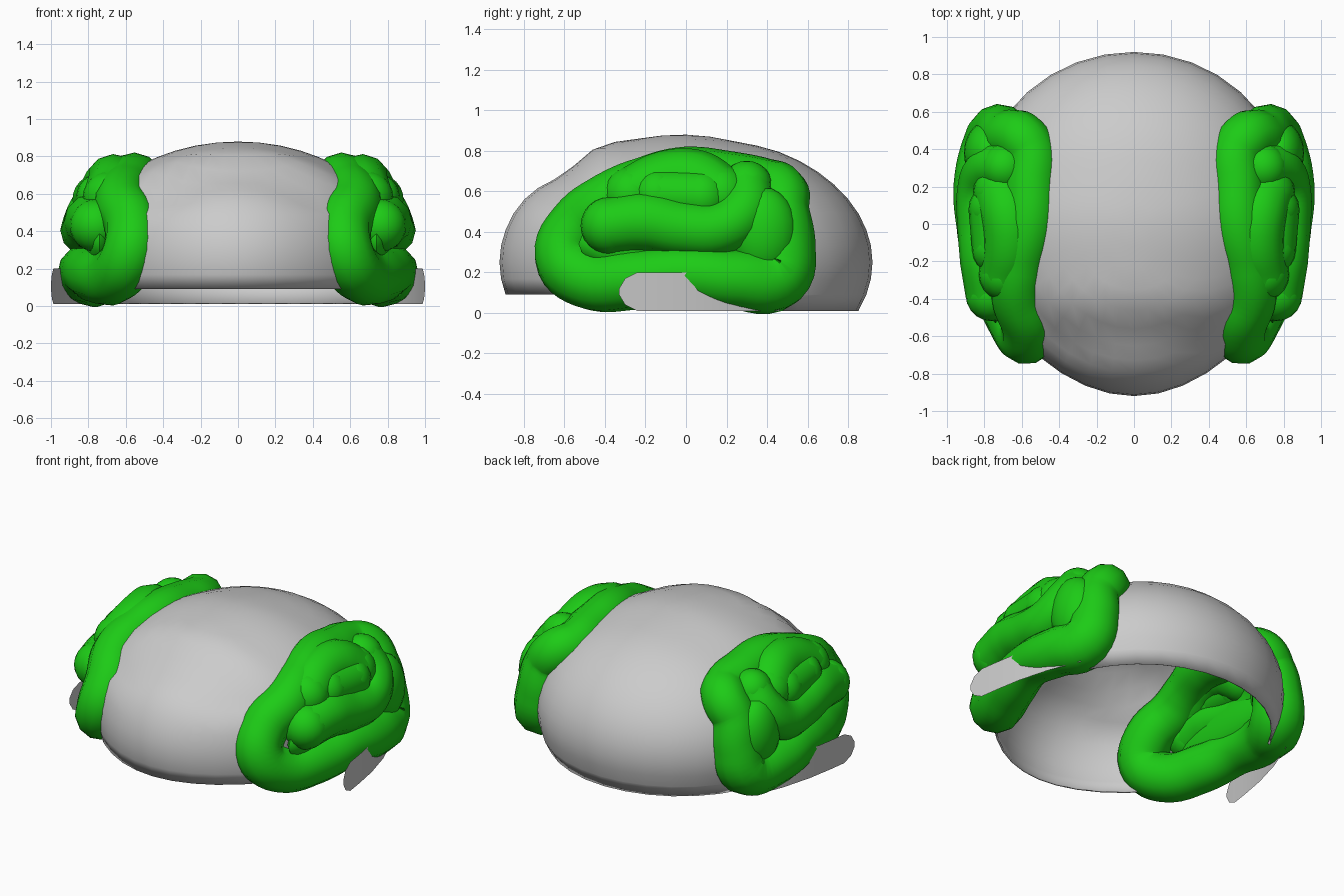
import bpy, bmesh, math
from mathutils import Matrix

if "Cube" in bpy.data.objects:
    bpy.data.objects.remove(bpy.data.objects["Cube"])

green = bpy.data.materials.new("lobe_green")
green.diffuse_color = (0.012, 0.6, 0.008, 1)
green.use_nodes = True
green.node_tree.nodes["Principled BSDF"].inputs["Base Color"].default_value = green.diffuse_color


def finish(name, bm, mat=None, thick=0, mirror=True):
    mesh = bpy.data.meshes.new(name)
    bm.to_mesh(mesh)
    bm.free()
    ob = bpy.data.objects.new(name, mesh)
    bpy.context.collection.objects.link(ob)
    if mat:
        mesh.materials.append(mat)
    if thick:
        m = ob.modifiers.new("thickness", 'SOLIDIFY')
        m.thickness, m.offset = thick, -1
    if mirror:
        ob.modifiers.new("mirror", 'MIRROR')
    bpy.ops.object.select_all(action='DESELECT')
    ob.select_set(True)
    bpy.context.view_layer.objects.active = ob
    bpy.ops.object.shade_smooth_by_angle(angle=math.radians(40))
    return ob


def ellipsoid(bm, loc, size, u=20, v=12):
    mat = Matrix.Translation(loc) @ Matrix.Diagonal((*size, 1))
    return bmesh.ops.create_uvsphere(bm, u_segments=u, v_segments=v, radius=1, matrix=mat)


def tube(bm, pts, cyclic=False):
    """Smooth tube through (x, y, z, radius) points, with round ends."""
    cu = bpy.data.curves.new("path", 'CURVE')
    cu.dimensions = '3D'
    cu.bevel_depth, cu.bevel_resolution, cu.resolution_u = 1, 4, 6
    sp = cu.splines.new('BEZIER')
    sp.bezier_points.add(len(pts) - 1)
    sp.use_cyclic_u = cyclic
    for bp, p in zip(sp.bezier_points, pts):
        bp.co, bp.radius = p[:3], p[3]
        bp.handle_left_type = bp.handle_right_type = 'AUTO'
    ob = bpy.data.objects.new("path", cu)
    bpy.context.collection.objects.link(ob)
    bpy.context.view_layer.update()
    me = bpy.data.meshes.new_from_object(ob.evaluated_get(bpy.context.evaluated_depsgraph_get()))
    me.materials.clear()
    bm.from_mesh(me)
    bpy.data.objects.remove(ob)
    bpy.data.meshes.remove(me)
    if not cyclic:
        for p in (pts[0], pts[-1]):
            ellipsoid(bm, p[:3], (p[3],) * 3)


# Thin dome shell: front rim higher than the back, open at the sides
bm = bmesh.new()
ellipsoid(bm, (0, 0, 0.25), (0.87, 0.92, 0.63), 36, 24)
for z, clear in ((0.01, True), (0.09, False)):
    bmesh.ops.bisect_plane(bm, geom=bm.verts[:] + bm.edges[:] + bm.faces[:],
                           plane_co=(0, 0, z), plane_no=(0, 0, 1), clear_inner=clear)
gone = []
for f in bm.faces:
    c = f.calc_center_median()
    if (c.y < 0 and c.z < 0.09) or (abs(c.x) > 0.66 and c.z < 0.5 and -0.5 < c.y < 0.42):
        gone.append(f)
bmesh.ops.delete(bm, geom=gone, context='FACES')
for v in bm.verts:  # narrower front, brow dip and raised crown edge
    v.co.x *= 1 + (0.03 if v.co.y > 0 else -0.12) * (v.co.y / 0.85) ** 2
    if v.co.z > 0.5:
        v.co.z -= 0.04 * math.exp(-((v.co.y + 0.62) / 0.12) ** 2)
        v.co.z += 0.02 * math.exp(-((v.co.y + 0.42) / 0.09) ** 2)
        v.co.z -= 0.012 * math.exp(-((v.co.y - 0.25) / 0.15) ** 2)
finish("dome_shell", bm, thick=0.012, mirror=False)

# Side flaps curving forward from the back rim
bm = bmesh.new()
rows = [(0.80, 0.46, 0.01, 0.2), (0.885, 0.25, 0.01, 0.2), (0.94, 0.05, 0.01, 0.2),
        (0.97, -0.12, 0.01, 0.2), (0.987, -0.24, 0.01, 0.2),
        (0.995, -0.30, 0.04, 0.17), (1.0, -0.33, 0.09, 0.12)]
verts = [(bm.verts.new((x, y, a)), bm.verts.new((x, y, b))) for x, y, a, b in rows]
for (a, b), (c, d) in zip(verts, verts[1:]):
    bm.faces.new((a, b, d, c))
bmesh.ops.recalc_face_normals(bm, faces=bm.faces[:])
finish("side_flap", bm)

# Folded lobes: outer loop, inner folds, crown bumps and a thin filler
bm = bmesh.new()
tube(bm, [(0.62, -0.37, 0.55, .15), (0.565, -0.53, 0.43, .15), (0.58, -0.60, 0.28, .15),
          (0.65, -0.49, 0.17, .15), (0.75, -0.25, 0.165, .15), (0.81, 0.0, 0.19, .14),
          (0.81, 0.25, 0.165, .15), (0.74, 0.45, 0.18, .165), (0.71, 0.485, 0.33, .155),
          (0.68, 0.47, 0.50, .14), (0.61, 0.46, 0.59, .145), (0.55, 0.38, 0.62, .145),
          (0.55, 0.2, 0.65, .15), (0.56, 0.0, 0.67, .15), (0.60, -0.2, 0.63, .14)], True)
tube(bm, [(0.76, -0.38, 0.43, .14), (0.78, -0.2, 0.45, .15), (0.805, 0.0, 0.415, .14),
          (0.81, 0.18, 0.42, .135), (0.77, 0.29, 0.51, .135), (0.69, 0.30, 0.62, .13)])
tube(bm, [(0.69, -0.27, 0.58, .14), (0.66, -0.1, 0.65, .15), (0.67, 0.05, 0.65, .155),
          (0.71, 0.17, 0.58, .15)])
tube(bm, [(0.735, -0.14, 0.58, .13), (0.75, 0.08, 0.57, .135)])
ellipsoid(bm, (0.78, 0.38, 0.40), (0.13, 0.17, 0.22))
ellipsoid(bm, (0.74, -0.03, 0.34), (0.08, 0.50, 0.16))
finish("folded_lobe", bm, green)
